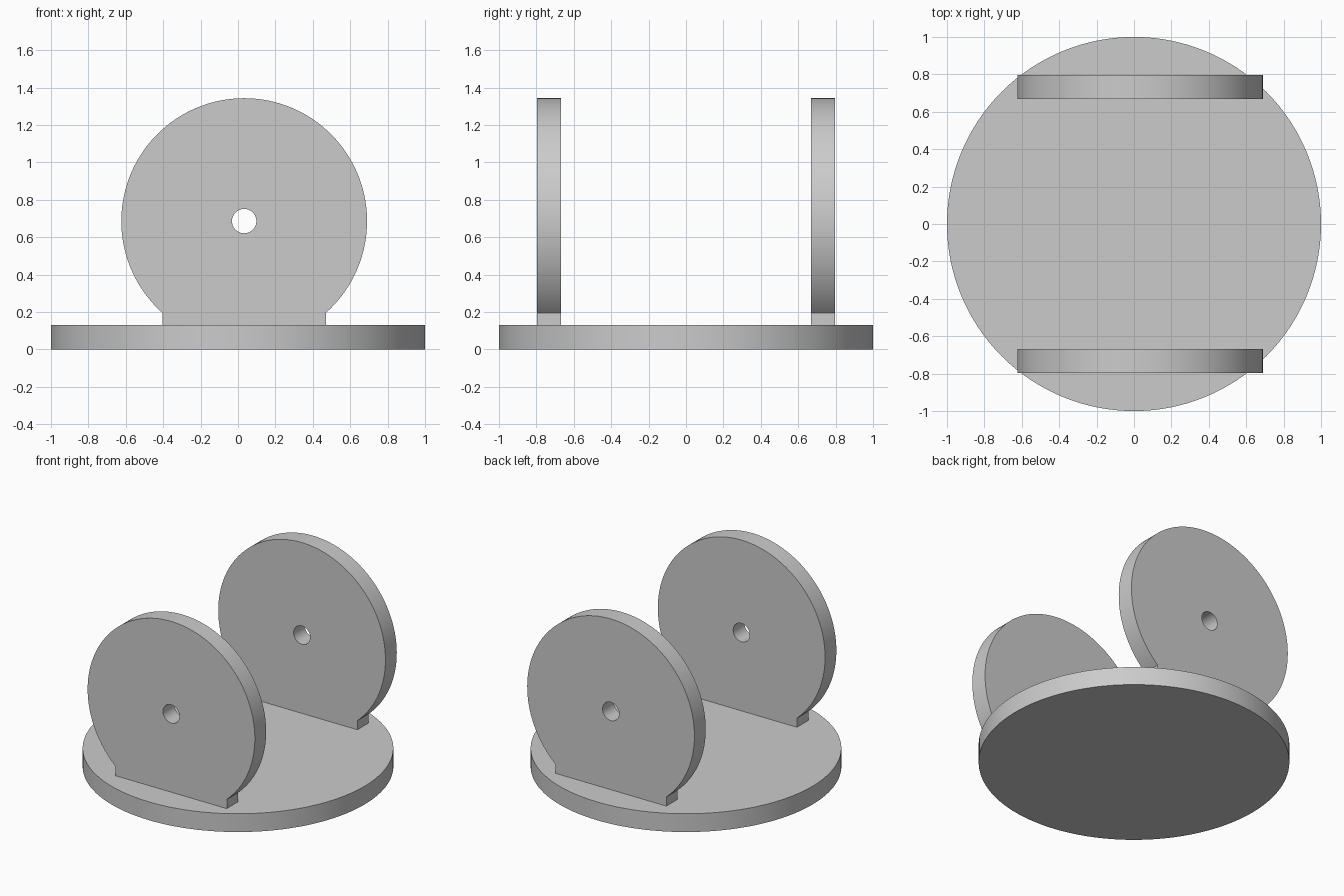
import bpy, bmesh, math
from mathutils import Vector

cube = bpy.data.objects.get("Cube")
if cube:
    bpy.data.objects.remove(cube, do_unlink=True)

GREY = (0.6, 0.6, 0.6, 1.0)
mat = bpy.data.materials.new("plain grey")
mat.use_nodes = True
mat.diffuse_color = GREY
mat.node_tree.nodes["Principled BSDF"].inputs["Base Color"].default_value = GREY

BASE_TOP = 0.13
CENTRE_X, CENTRE_Z = 0.033, 0.686
RADIUS, HOLE_RADIUS = 0.657, 0.065
FOOT_TOP = 0.195
THICK = 0.127
SINK = 0.01


def finish(bm, name):
    bmesh.ops.recalc_face_normals(bm, faces=bm.faces)
    mesh = bpy.data.meshes.new(name)
    bm.to_mesh(mesh)
    bm.free()
    mesh.materials.append(mat)
    obj = bpy.data.objects.new(name, mesh)
    bpy.context.collection.objects.link(obj)
    bpy.ops.object.select_all(action='DESELECT')
    obj.select_set(True)
    bpy.context.view_layer.objects.active = obj
    bpy.ops.object.shade_smooth_by_angle(angle=math.radians(30))
    return obj


def plate_outline(arc_steps=96, foot_steps=24):
    """Large arc standing on a short straight-sided foot, around the hole centre."""
    start = math.asin((FOOT_TOP - CENTRE_Z) / RADIUS)
    sweep = math.pi - 2 * start
    pts = []
    for i in range(arc_steps + 1):
        a = start + sweep * i / arc_steps
        pts.append(Vector((RADIUS * math.cos(a), RADIUS * math.sin(a))))
    half = pts[0].x
    bottom = BASE_TOP - SINK - CENTRE_Z
    for i in range(foot_steps + 1):
        pts.append(Vector((-half + 2 * half * i / foot_steps, bottom)))
    return pts


def upright_plate(name, y_mid):
    outer = plate_outline()
    hole = [p.normalized() * HOLE_RADIUS for p in outer]
    bm = bmesh.new()

    def ring(pts, y):
        return [bm.verts.new((CENTRE_X + p.x, y, CENTRE_Z + p.y)) for p in pts]

    # Front rim, back rim, back hole edge, front hole edge, joined in a loop
    y0, y1 = y_mid - THICK / 2, y_mid + THICK / 2
    rings = [ring(outer, y0), ring(outer, y1), ring(hole, y1), ring(hole, y0)]
    n = len(outer)
    for k in range(4):
        a, b = rings[k], rings[(k + 1) % 4]
        for i in range(n):
            j = (i + 1) % n
            bm.faces.new((a[i], a[j], b[j], b[i]))
    return finish(bm, name)


# Round base
bm = bmesh.new()
bmesh.ops.create_cone(bm, cap_ends=True, segments=128, radius1=1, radius2=1, depth=BASE_TOP)
bmesh.ops.translate(bm, verts=bm.verts, vec=(0, 0, BASE_TOP / 2))
finish(bm, "round_base")

# Matching upright plates
for name, side in (("front_plate", -1), ("back_plate", 1)):
    upright_plate(name, side * 0.733)
